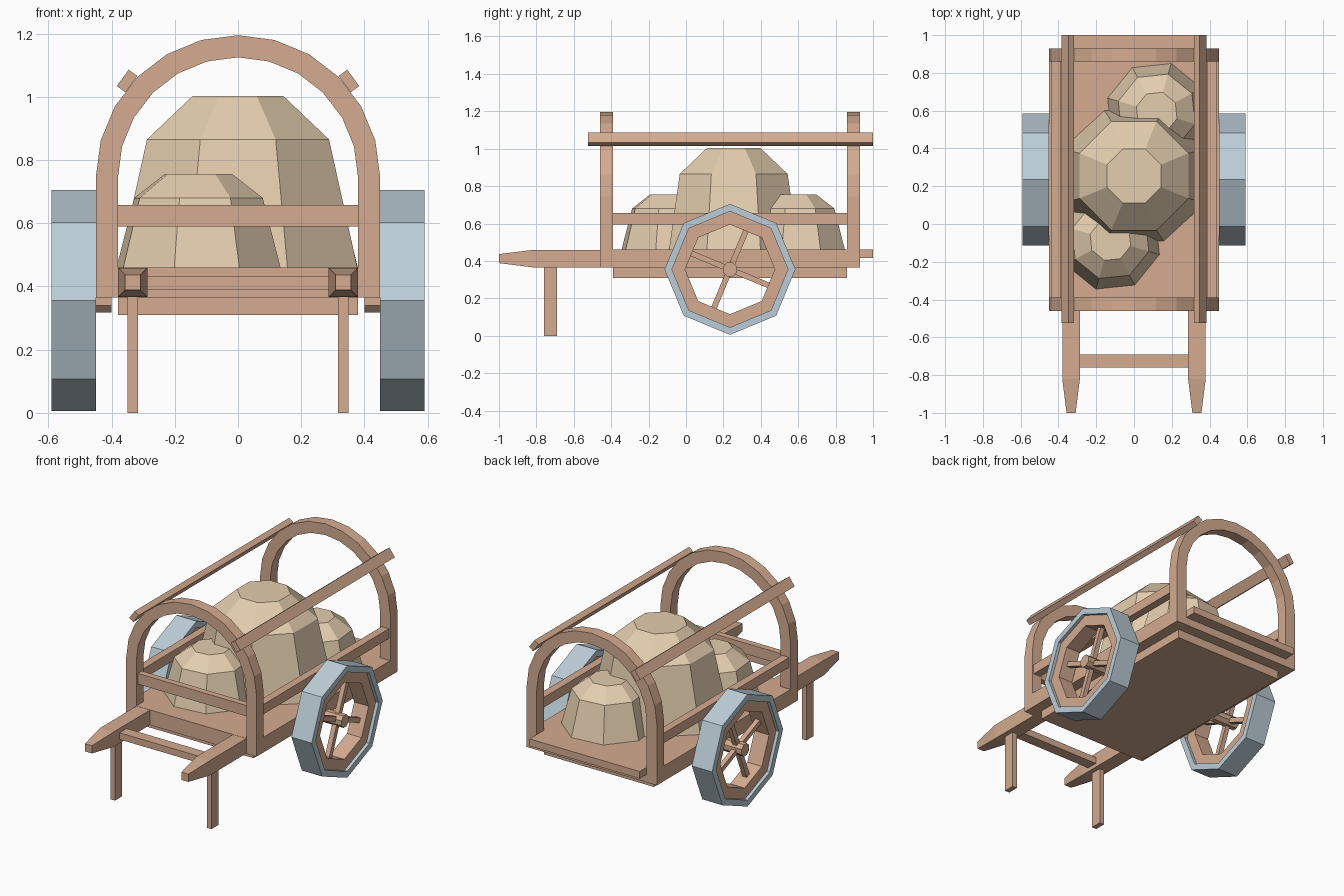
import bpy, bmesh
from math import sin, cos, pi, radians

if "Cube" in bpy.data.objects:
    bpy.data.objects.remove(bpy.data.objects["Cube"])


def material(name, color):
    m = bpy.data.materials.new(name)
    m.diffuse_color = (*color, 1)
    m.use_nodes = True
    m.node_tree.nodes["Principled BSDF"].inputs["Base Color"].default_value = m.diffuse_color
    return m


WOOD = material("wood", (0.66, 0.41, 0.28))
CLOTH = material("sackcloth", (0.78, 0.62, 0.43))
IRON = material("iron", (0.50, 0.61, 0.68))


def loft(name, rings, mat, closed=False):
    """Skin a row of equal-length rings; cap the ends unless closed."""
    bm = bmesh.new()
    rows = [[bm.verts.new(p) for p in r] for r in rings]
    n = len(rows[0])
    pairs = list(zip(rows, rows[1:])) + ([(rows[-1], rows[0])] if closed else [])
    for a, b in pairs:
        for i in range(n):
            j = (i + 1) % n
            bm.faces.new((a[i], a[j], b[j], b[i]))
    if not closed:
        bm.faces.new(rows[0])
        bm.faces.new(rows[-1])
    bmesh.ops.recalc_face_normals(bm, faces=bm.faces)
    me = bpy.data.meshes.new(name)
    bm.to_mesh(me)
    bm.free()
    me.materials.append(mat)
    ob = bpy.data.objects.new(name, me)
    bpy.context.collection.objects.link(ob)
    return ob


def rect(x0, x1, y, z0, z1):
    return [(x0, y, z0), (x1, y, z0), (x1, y, z1), (x0, y, z1)]


def box(name, x0, x1, y0, y1, z0, z1, mat=WOOD):
    return loft(name, [rect(x0, x1, y0, z0, z1), rect(x0, x1, y1, z0, z1)], mat)


# Bed: floor, lower slab, tail lip
box("floor", -0.45, 0.45, -0.46, 0.93, 0.365, 0.46)
box("under_slab", -0.38, 0.38, -0.39, 0.86, 0.31, 0.365)
box("tail_lip", -0.38, 0.38, 0.93, 1.0, 0.415, 0.46)

# Cross pieces at the front
box("front_rail", -0.385, 0.385, -0.445, -0.405, 0.59, 0.657)
box("handle_crossbar", -0.29, 0.29, -0.76, -0.69, 0.39, 0.432)


# Arched hoops: straight legs joined by a twelve-sided half circle
def hoop(name, y0, y1):
    path = [(1, 0, 0.365)] + [(cos(i * pi / 12), sin(i * pi / 12), 0.745)
                              for i in range(13)] + [(-1, 0, 0.365)]
    rings = []
    for c, s, z in path:
        rings.append([(c * r, y, z + s * r) for r, y in
                      ((0.38, y0), (0.45, y0), (0.45, y1), (0.38, y1))])
    loft(name, rings, WOOD)


hoop("front_hoop", -0.46, -0.39)
hoop("back_hoop", 0.86, 0.93)


# Wheels: rings and spokes turned about the x axis
WY, WZ = 0.235, 0.355


def wheel_ring(name, side, r0, r1, x0, x1, mat):
    rings = []
    for i in range(8):
        c, s = cos(i * pi / 4), sin(i * pi / 4)
        rings.append([(side * x, WY + r * c, WZ + r * s) for r, x in
                      ((r0, x0), (r1, x0), (r1, x1), (r0, x1))])
    loft(name, rings, mat, closed=True)


def spoke(name, side, a):
    c, s, w = cos(a), sin(a), 0.015
    rings = []
    for r in (0.02, 0.235):
        rings.append([(side * x, WY + r * c - t * s, WZ + r * s + t * c)
                      for x, t in ((0.505, -w), (0.535, -w), (0.535, w), (0.505, w))])
    loft(name, rings, WOOD)


for side, tag in ((-1, "left"), (1, "right")):
    # Handle with tapered grip
    hx = side * 0.333
    loft(tag + "_handle", [rect(hx - h, hx + h, y, 0.4125 - h, 0.4125 + h)
                           for y, h in ((-0.46, 0.0465), (-0.82, 0.0465), (-1.0, 0.024))], WOOD)
    # Prop leg
    box(tag + "_prop_leg", hx - 0.016, hx + 0.016, -0.76, -0.69, 0, 0.368)
    # Side rail between the hoops
    sx = side * 0.415
    box(tag + "_side_rail", sx - 0.025, sx + 0.025, -0.40, 0.87, 0.595, 0.657)
    # Tilted roof rail on top of the hoops
    rail = box(tag + "_roof_rail", -0.017, 0.017, -0.525, 1.0, -0.032, 0.032)
    rail.location = (side * 0.351, 0, 1.05)
    rail.rotation_euler.y = -side * radians(36)
    # Wheel
    wheel_ring(tag + "_tyre", side, 0.31, 0.35, 0.45, 0.59, IRON)
    wheel_ring(tag + "_rim", side, 0.24, 0.312, 0.47, 0.57, WOOD)
    loft(tag + "_hub", [[(side * x, WY + 0.04 * cos(k * pi / 4 + pi / 8),
                          WZ + 0.04 * sin(k * pi / 4 + pi / 8)) for k in range(8)]
                        for x in (0.40, 0.575)], WOOD)
    for k in range(4):
        spoke(f"{tag}_spoke_{k + 1}", side, radians(67.5 + 90 * k))


# Eight-sided sacks: base, shoulder and top rings
def sack(name, x, y, turn, levels):
    rings = []
    for rx, ry, z in levels:
        rings.append([(x + rx * cos(a), y + ry * sin(a), z) for a in
                      [pi / 8 + radians(turn) + k * pi / 4 for k in range(8)]])
    loft(name, rings, CLOTH)


sack("large_sack", 0, 0.255, 0,
     ((0.41, 0.375, 0.455), (0.312, 0.312, 0.865), (0.155, 0.155, 1.003)))
small = ((0.272, 0.272, 0.455), (0.212, 0.212, 0.68), (0.112, 0.112, 0.755))
sack("front_sack", -0.125, -0.085, 6, small)
sack("rear_sack", 0.12, 0.59, 6, small)
